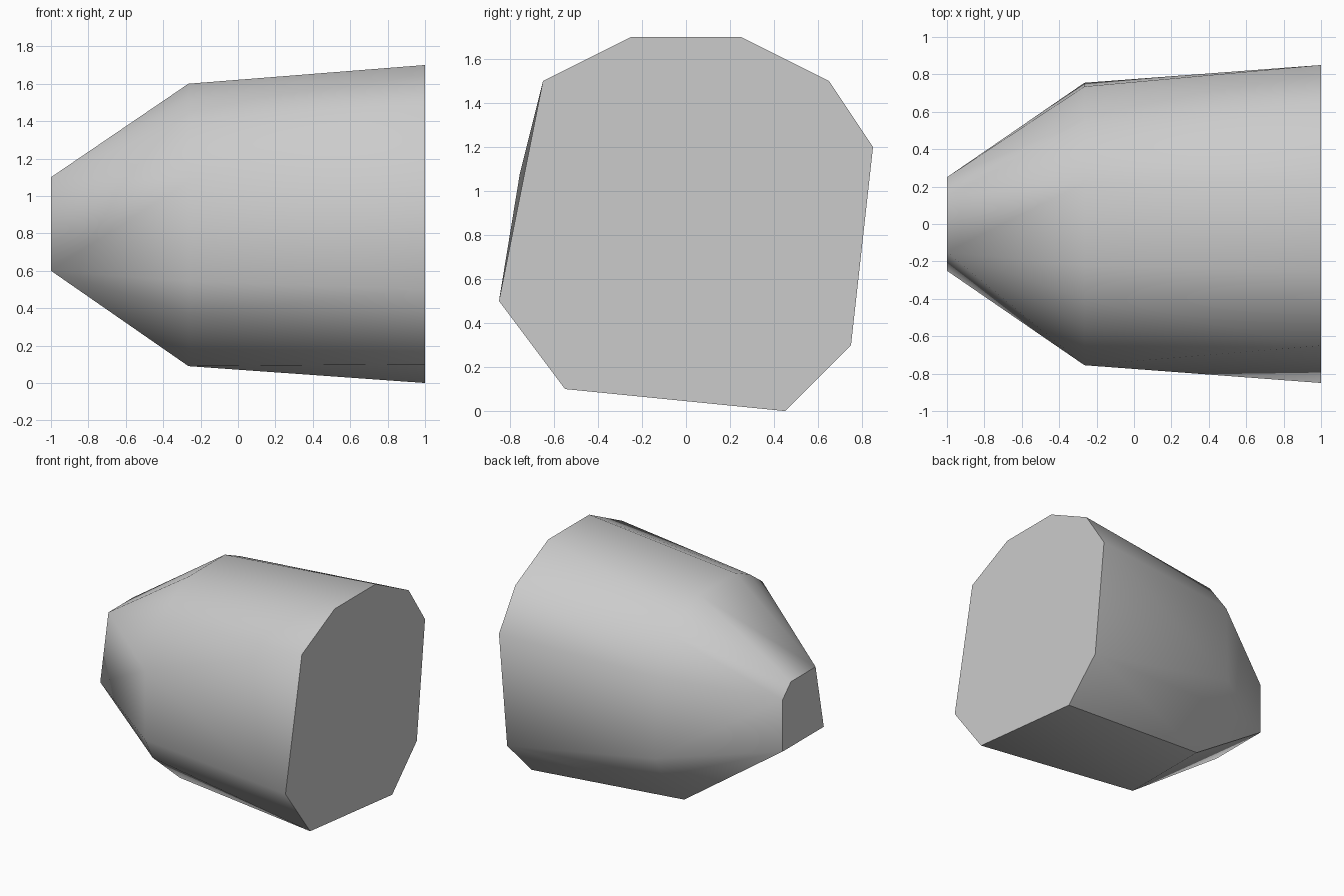
import bpy
import bmesh
import math

cube = bpy.data.objects.get("Cube")
if cube:
    bpy.data.objects.remove(cube, do_unlink=True)

# Plain stone grey
grey = bpy.data.materials.new("stone_grey")
grey.use_nodes = True
colour = (0.6, 0.6, 0.6, 1)
grey.diffuse_color = colour
grey.node_tree.nodes["Principled BSDF"].inputs["Base Color"].default_value = colour

# Cross-sections (y, z) at stations along x: small end, shoulder, broad end
sections = {
    -1.0: [(-.15, 1.1), (.15, 1.1), (.25, 1.0), (.25, .6), (-.25, .6)],
    -0.265: [(-.22, 1.6), (.22, 1.6), (.4, 1.52), (.55, 1.41), (.735, 1.16),
             (.755, .54), (.66, .37), (.4, .09), (-.33, .09), (-.66, .37),
             (-.755, .545), (-.755, 1.08), (-.55, 1.41), (-.4, 1.52)],
    1.0: [(-.25, 1.7), (.25, 1.7), (.65, 1.5), (.85, 1.2), (.75, .3),
          (.45, 0), (-.55, .1), (-.85, .5), (-.65, 1.5)],
}

# Wrap the sections in one faceted skin
bm = bmesh.new()
for x, outline in sections.items():
    for y, z in outline:
        bm.verts.new((x, y, z))
hull = bmesh.ops.convex_hull(bm, input=bm.verts[:])
spare = {g for g in hull["geom_interior"] + hull["geom_unused"]
         if isinstance(g, bmesh.types.BMVert)}
bmesh.ops.delete(bm, geom=list(spare), context="VERTS")
bmesh.ops.dissolve_limit(bm, angle_limit=math.radians(0.1),
                         verts=bm.verts[:], edges=bm.edges[:])
bmesh.ops.recalc_face_normals(bm, faces=bm.faces[:])

mesh = bpy.data.meshes.new("tapered_block")
bm.to_mesh(mesh)
bm.free()
mesh.materials.append(grey)
block = bpy.data.objects.new("tapered_block", mesh)
bpy.context.collection.objects.link(block)

# Smooth the shallow edges, keep the steep ones crisp
bpy.ops.object.select_all(action="DESELECT")
block.select_set(True)
bpy.context.view_layer.objects.active = block
bpy.ops.object.shade_smooth_by_angle(angle=math.radians(35))
